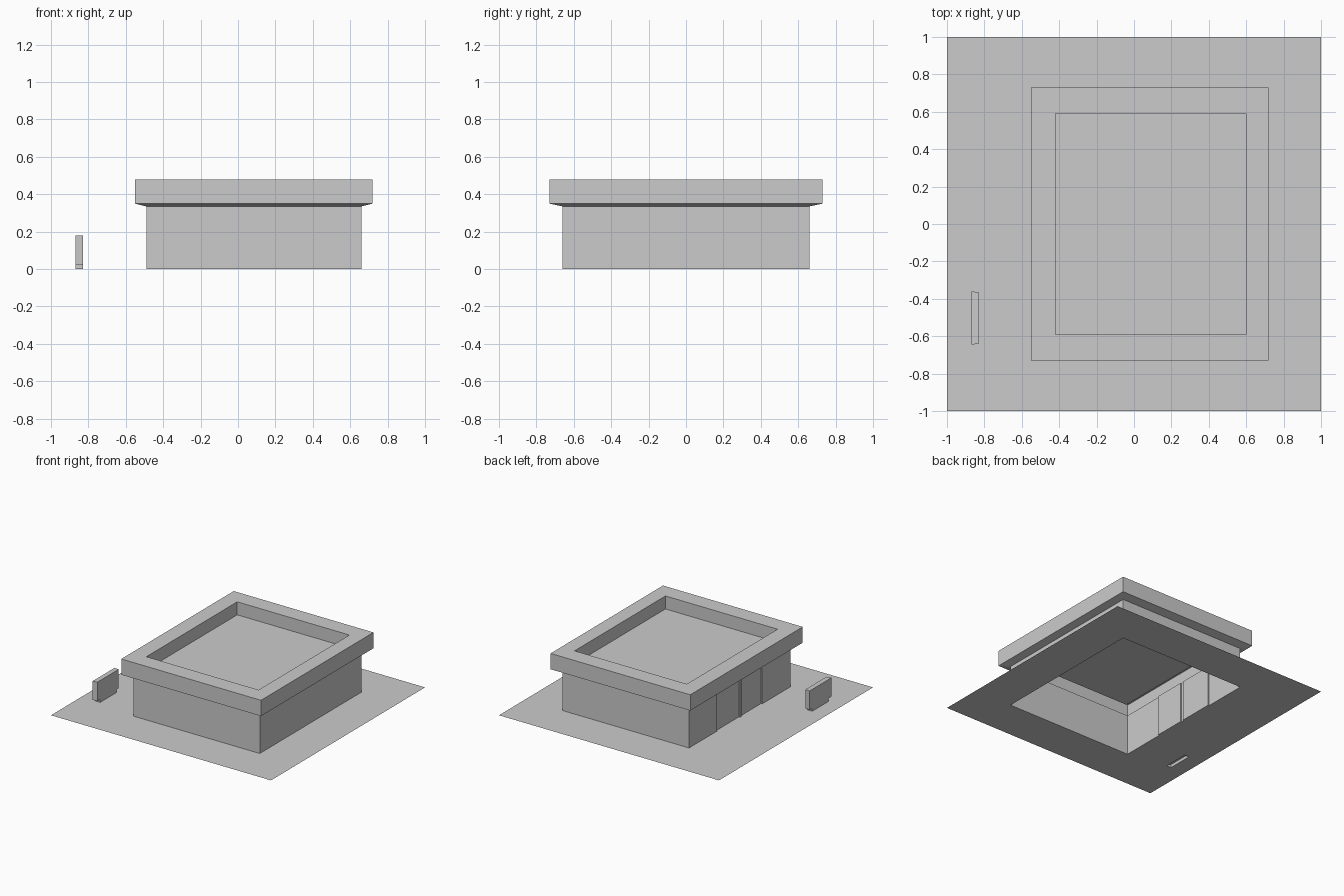
import bpy
import bmesh

default = bpy.data.objects.get("Cube")
if default:
    bpy.data.objects.remove(default, do_unlink=True)

# Single plain grey for everything
grey = bpy.data.materials.new("plain_grey")
grey.use_nodes = True
colour = (0.6, 0.6, 0.6, 1)
grey.diffuse_color = colour
grey.node_tree.nodes["Principled BSDF"].inputs["Base Color"].default_value = colour


def rect(x0, x1, y0, y1):
    """Counter-clockwise rectangle outline."""
    return [(x0, y0), (x1, y0), (x1, y1), (x0, y1)]


def finish(name, bm):
    mesh = bpy.data.meshes.new(name)
    bm.to_mesh(mesh)
    bm.free()
    mesh.materials.append(grey)
    obj = bpy.data.objects.new(name, mesh)
    bpy.context.collection.objects.link(obj)
    return obj


def sheet(name, loops, up):
    """Fill between closed outlines, given as (outline, z); later ones are holes."""
    bm = bmesh.new()
    edges = []
    for outline, z in loops:
        vs = [bm.verts.new((x, y, z)) for x, y in outline]
        edges += [bm.edges.new((a, b)) for a, b in zip(vs, vs[1:] + vs[:1])]
    bmesh.ops.triangle_fill(bm, edges=edges, use_beauty=True, normal=(0, 0, up))
    bm.normal_update()
    for f in bm.faces:
        if f.normal.z * up < 0:
            f.normal_flip()
    bmesh.ops.dissolve_limit(bm, angle_limit=0.001, verts=bm.verts[:], edges=bm.edges[:])
    return finish(name, bm)


def shell(name, rings, cap=False, cap_bottom=False):
    """Join equal-sized outlines, given as (outline, z), into a stepped skin."""
    bm = bmesh.new()
    rows = [[bm.verts.new((x, y, z)) for x, y in outline] for outline, z in rings]
    for low, high in zip(rows, rows[1:]):
        n = len(low)
        for i in range(n):
            j = (i + 1) % n
            bm.faces.new((low[i], low[j], high[j], high[i]))
    if cap:
        bm.faces.new(rows[-1])
    if cap_bottom:
        bm.faces.new(rows[0][::-1])
    return finish(name, bm)


# Main outlines
WALL_X, WALL_TOP = -0.49, 0.335
RECESS_X = WALL_X + 0.01
footprint = rect(WALL_X, 0.66, -0.66, 0.66)
for y0, y1 in [(0.0, 0.295), (-0.29, -0.025)]:      # two shallow door recesses
    footprint += [(WALL_X, y1), (RECESS_X, y1), (RECESS_X, y0), (WALL_X, y0)]
fascia = rect(-0.55, 0.72, -0.73, 0.73)
well = rect(-0.42, 0.60, -0.59, 0.59)

# Sign outlines
sign_foot = rect(-0.87, -0.83, -0.605, -0.395)
sign_plan = [(-0.87, -0.645), (-0.83, -0.64), (-0.83, -0.365), (-0.87, -0.36)]

# Ground sheet, open beneath the building and the sign
sheet("ground", [(rect(-1, 1, -1, 1), 0), (footprint, 0), (sign_foot, 0)], 1)

# Walls, sloping soffit, and roof with parapet and sunken deck
shell("walls", [(footprint, 0), (footprint, WALL_TOP)])
sheet("soffit", [(fascia, 0.35), (footprint, WALL_TOP)], -1)
shell("roof", [(fascia, 0.35), (fascia, 0.48), (well, 0.48), (well, 0.373)], cap=True)

# Roadside sign
shell("sign_base", [(sign_foot, 0), (sign_foot, 0.025)])
shell("sign_panel", [(sign_plan, 0.025), (sign_plan, 0.18)], cap=True, cap_bottom=True)
